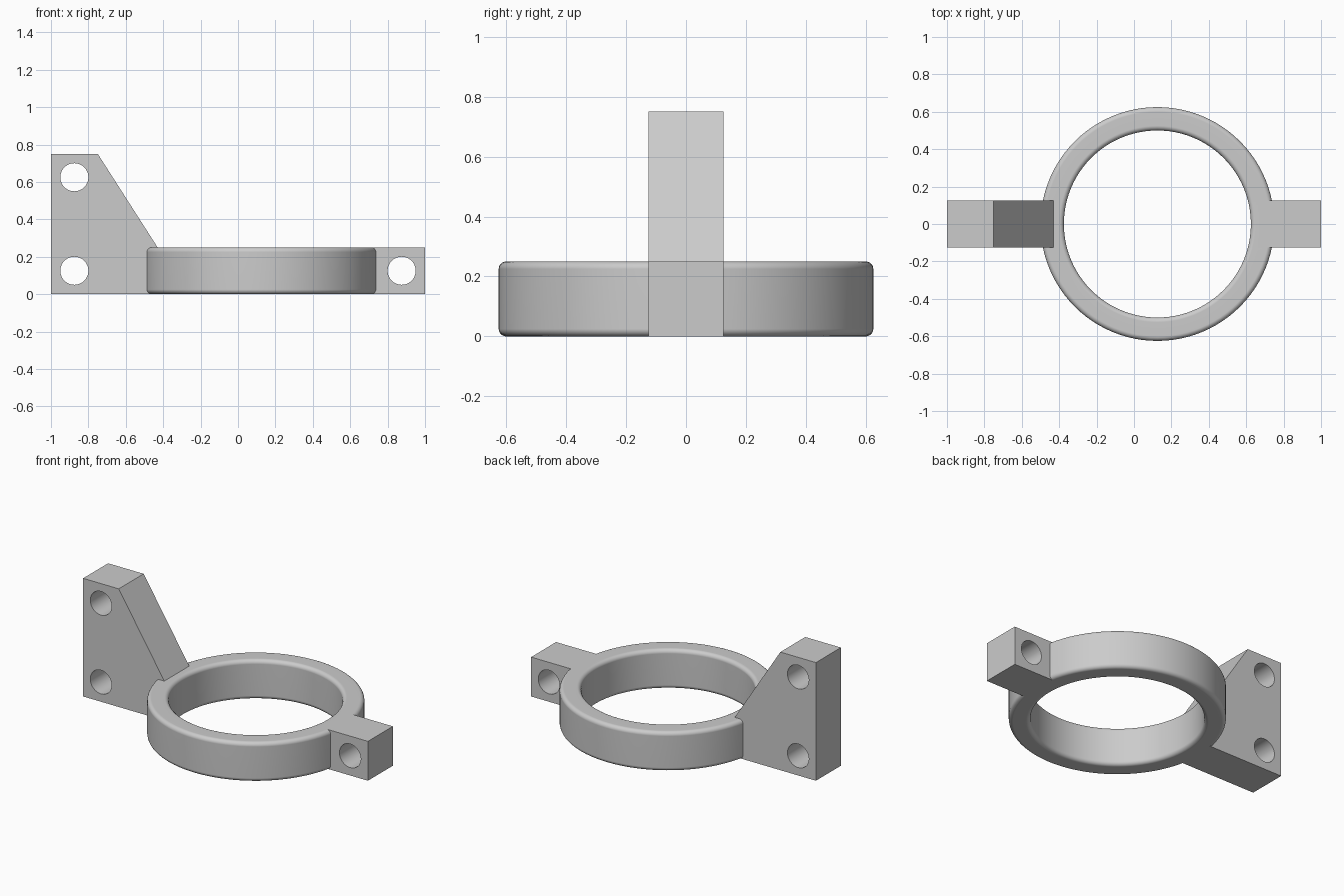
import bpy, bmesh, math
from mathutils import Matrix, Vector

cube = bpy.data.objects.get("Cube")
if cube:
    bpy.data.objects.remove(cube, do_unlink=True)

grey = bpy.data.materials.new("plain grey")
grey.use_nodes = True
colour = (0.6, 0.6, 0.6, 1)
grey.diffuse_color = colour
grey.node_tree.nodes["Principled BSDF"].inputs["Base Color"].default_value = colour

HEIGHT, HALF_DEPTH = 0.25, 0.125
CENTRE_X, OUTER, INNER, FILLET = 0.125, 0.625, 0.5, 0.025


def make_object(name, bm):
    bmesh.ops.recalc_face_normals(bm, faces=bm.faces)
    mesh = bpy.data.meshes.new(name)
    bm.to_mesh(mesh)
    bm.free()
    mesh.materials.append(grey)
    obj = bpy.data.objects.new(name, mesh)
    bpy.context.collection.objects.link(obj)
    return obj


def extruded(name, outline):
    """Extrude an x-z outline across the depth of the model."""
    bm = bmesh.new()
    face = bm.faces.new([bm.verts.new((x, -HALF_DEPTH, z)) for x, z in outline])
    new = bmesh.ops.extrude_face_region(bm, geom=[face])["geom"]
    verts = [v for v in new if isinstance(v, bmesh.types.BMVert)]
    bmesh.ops.translate(bm, verts=verts, vec=(0, 2 * HALF_DEPTH, 0))
    return make_object(name, bm)


def ring(name, segments=96, corner_steps=5):
    """Lathe a rectangle with rounded corners around the vertical axis."""
    corners = [(OUTER - FILLET, HEIGHT - FILLET), (INNER + FILLET, HEIGHT - FILLET),
               (INNER + FILLET, FILLET), (OUTER - FILLET, FILLET)]
    section = []
    for quarter, (r, z) in enumerate(corners):
        for step in range(corner_steps + 1):
            a = (quarter + step / corner_steps) * math.pi / 2
            section.append((r + FILLET * math.cos(a), z + FILLET * math.sin(a)))
    bm = bmesh.new()
    loops = []
    for i in range(segments):
        turn = Matrix.Rotation(2 * math.pi * i / segments, 3, "Z")
        loops.append([bm.verts.new(turn @ Vector((r, 0, z)) + Vector((CENTRE_X, 0, 0)))
                      for r, z in section])
    count = len(section)
    for i in range(segments):
        a, b = loops[i], loops[(i + 1) % segments]
        for j in range(count):
            k = (j + 1) % count
            bm.faces.new((a[j], b[j], b[k], a[k]))
    return make_object(name, bm)


def combine(target, other, operation):
    """Apply a boolean, then discard the second shape."""
    mod = target.modifiers.new(operation.lower(), "BOOLEAN")
    mod.operation, mod.object, mod.solver = operation, other, "EXACT"
    bpy.context.view_layer.objects.active = target
    bpy.ops.object.modifier_apply(modifier=mod.name)
    bpy.data.objects.remove(other, do_unlink=True)


# Ring body with mounting bracket and small tab fused into it
body = ring("ring_mount")
bracket = extruded("bracket", [(-1, 0), (-0.43, 0), (-0.43, HEIGHT),
                               (-0.75, 0.75), (-1, 0.75)])
tab = extruded("tab", [(0.67, 0), (1, 0), (1, HEIGHT), (0.67, HEIGHT)])
for part in (bracket, tab):
    combine(body, part, "UNION")

# Screw holes running front to back
for x, z in [(-0.875, 0.625), (-0.875, 0.125), (0.875, 0.125)]:
    bm = bmesh.new()
    bmesh.ops.create_cone(bm, cap_ends=True, segments=48, radius1=0.075, radius2=0.075,
                          depth=4 * HALF_DEPTH,
                          matrix=Matrix.Translation((x, 0, z))
                          @ Matrix.Rotation(math.pi / 2, 4, "X"))
    combine(body, make_object("hole_cutter", bm), "DIFFERENCE")

# Smooth curved walls, crisp edges, flat caps
bpy.ops.object.select_all(action="DESELECT")
body.select_set(True)
bpy.context.view_layer.objects.active = body
bpy.ops.object.shade_smooth_by_angle(angle=math.radians(30))
weighted = body.modifiers.new("flat_caps", "WEIGHTED_NORMAL")
weighted.keep_sharp = True
